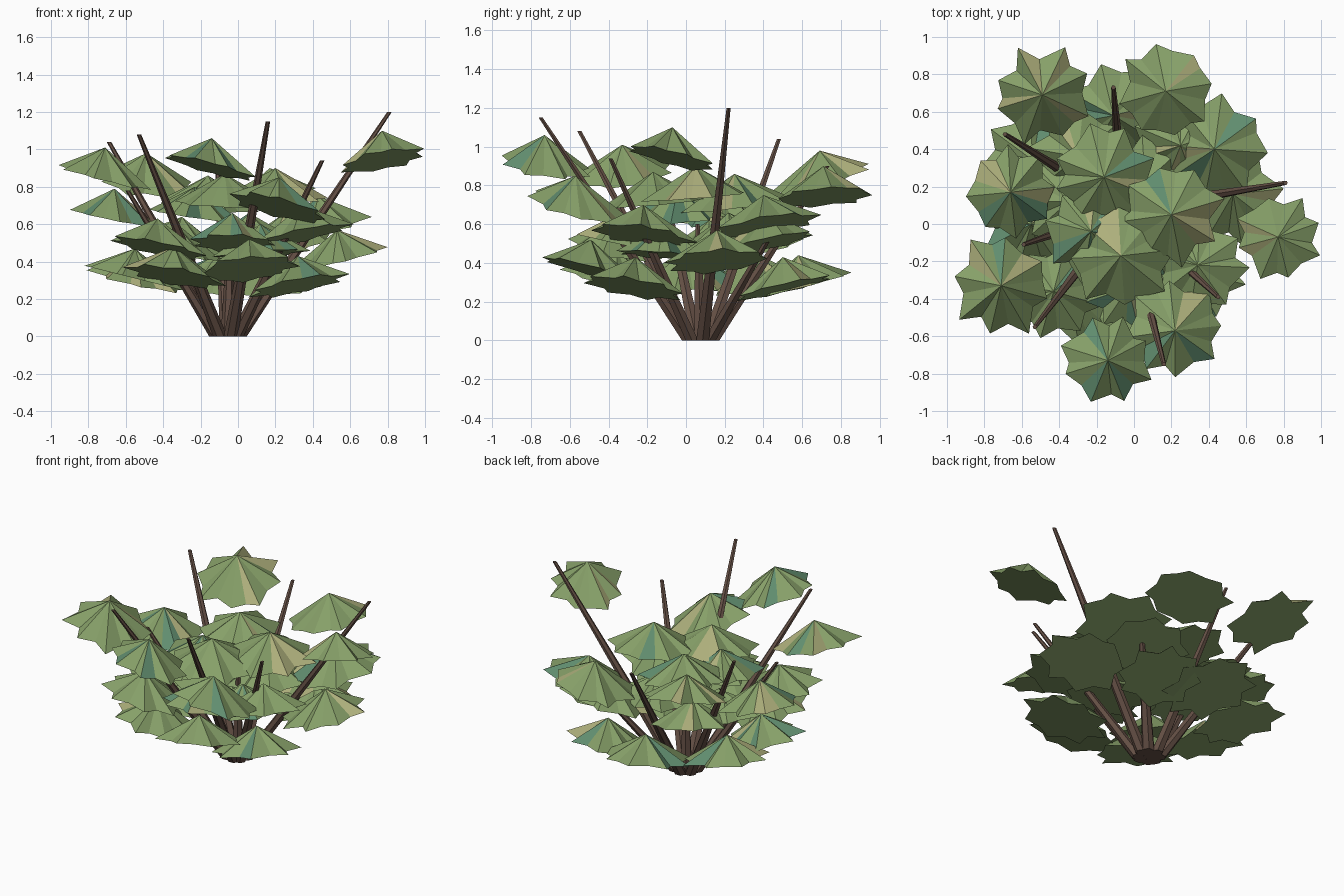
import bpy, bmesh, math, random
from mathutils import Vector

if "Cube" in bpy.data.objects:
    bpy.data.objects.remove(bpy.data.objects["Cube"])

random.seed(4)


def material(name, color):
    m = bpy.data.materials.new(name)
    m.diffuse_color = (*color, 1)
    m.use_nodes = True
    m.node_tree.nodes["Principled BSDF"].inputs["Base Color"].default_value = m.diffuse_color
    return m


GREENS = [material("leaf_green", (0.24, 0.35, 0.14)),
          material("leaf_yellow", (0.42, 0.43, 0.20)),
          material("leaf_teal", (0.12, 0.27, 0.16))]
BARK = [material("bark", (0.13, 0.08, 0.06))]


def finish(name, bm, mats):
    bmesh.ops.recalc_face_normals(bm, faces=bm.faces)
    me = bpy.data.meshes.new(name)
    bm.to_mesh(me)
    bm.free()
    for m in mats:
        me.materials.append(m)
    ob = bpy.data.objects.new(name, me)
    bpy.context.collection.objects.link(ob)


def leaf(i, x, y, z, r, slope=None):
    """Pleated low cone with a jagged tilted rim and flat underside."""
    if slope is None:
        d = Vector((x, y)).normalized() * min(1, math.hypot(x, y) / 0.4)
        slope = d * 0.25
    bm = bmesh.new()
    apex = bm.verts.new((x, y, z))
    turn = random.uniform(0, math.tau)
    rim = []
    for k in range(16):
        a = turn + math.tau * (k + random.uniform(-0.25, 0.25)) / 16
        rr = r * (random.uniform(0.9, 1.06) if k % 2 else random.uniform(0.70, 0.84))
        dx, dy = rr * math.cos(a), rr * math.sin(a)
        rim.append(bm.verts.new((x + dx, y + dy,
                                 z - 0.16 + slope[0] * dx + slope[1] * dy)))
    for k in range(16):
        f = bm.faces.new((apex, rim[k], rim[(k + 1) % 16]))
        f.material_index = random.choices((0, 1, 2), (14, 1, 1))[0]
    bm.faces.new(rim[::-1])
    finish(f"leaf_{i:02d}", bm, GREENS)


def stem(i, tip, spread=0.065):
    """Tapered six-sided stem leaning out from the root ring."""
    tip = Vector(tip)
    c = Vector((-0.055, 0.075, 0))
    d = Vector((tip.x - c.x, tip.y - c.y, 0)).normalized()
    base = c + d * spread
    bm = bmesh.new()
    rings = []
    for p, r in ((base, 0.038), (base.lerp(tip, 0.5), 0.026), (tip, 0.012)):
        rings.append([bm.verts.new((p.x + r * math.cos(k * math.tau / 6),
                                    p.y + r * math.sin(k * math.tau / 6), p.z))
                      for k in range(6)])
    for lo, hi in zip(rings, rings[1:]):
        for k in range(6):
            j = (k + 1) % 6
            bm.faces.new((lo[k], lo[j], hi[j], hi[k]))
    bm.faces.new(rings[0][::-1])
    bm.faces.new(rings[-1])
    finish(f"stem_{i}", bm, BARK)


# leaves with their own tilt: outer high ones, then the crown
tilted = [
    (0.77, -0.07, 1.10, 0.235, (0.18, -0.24)),
    (-0.14, -0.73, 1.06, 0.25, (-0.26, -0.14)),
    (-0.71, -0.33, 1.01, 0.28, (-0.25, 0.08)),
    (-0.49, 0.69, 0.98, 0.27, (-0.12, 0.3)),
    (0.17, 0.71, 0.90, 0.265, (0.2, 0.08)),
    (0.22, -0.57, 0.85, 0.27, (-0.24, -0.22)),
    (-0.66, 0.17, 0.79, 0.25, (-0.2, 0.05)),
    (-0.16, 0.25, 0.86, 0.29, (-0.08, 0.12)),
    (0.20, 0.05, 0.90, 0.28, (-0.03, 0.08)),
    (-0.07, -0.17, 0.87, 0.29, (-0.05, 0.08)),
    (-0.23, -0.04, 0.80, 0.27, (-0.15, 0.03)),
    (0.06, -0.49, 0.52, 0.27, (0.1, -0.27)),
]
# middle and low leaves tilt outwards
inner = [
    (0.43, 0.40, 0.75, 0.29), (0.34, -0.22, 0.70, 0.27),
    (-0.43, -0.36, 0.63, 0.26), (0.25, 0.42, 0.66, 0.27),
    (-0.03, -0.34, 0.66, 0.24), (-0.30, 0.36, 0.64, 0.27),
    (-0.54, 0.34, 0.46, 0.27), (-0.34, -0.36, 0.48, 0.28),
    (0.32, -0.26, 0.43, 0.27), (0.53, 0.16, 0.57, 0.27),
    (-0.11, 0.58, 0.44, 0.29), (0.22, 0.50, 0.43, 0.27),
    (-0.55, 0.0, 0.47, 0.27), (-0.35, 0.12, 0.62, 0.27),
    (0.06, 0.22, 0.66, 0.27), (0.12, -0.12, 0.60, 0.26),
]
for n, args in enumerate(tilted + inner):
    leaf(n, *args)

# stems
tips = [(0.81, 0.22, 1.20), (-0.69, 0.48, 1.04), (-0.53, -0.55, 1.08),
        (0.16, -0.75, 1.15), (0.45, -0.39, 0.94), (-0.59, -0.11, 0.78),
        (-0.11, 0.73, 0.90), (0.35, 0.48, 0.62)]
for n, t in enumerate(tips):
    stem(n, t)
stem(len(tips), (-0.04, 0.06, 0.6), 0.0)
